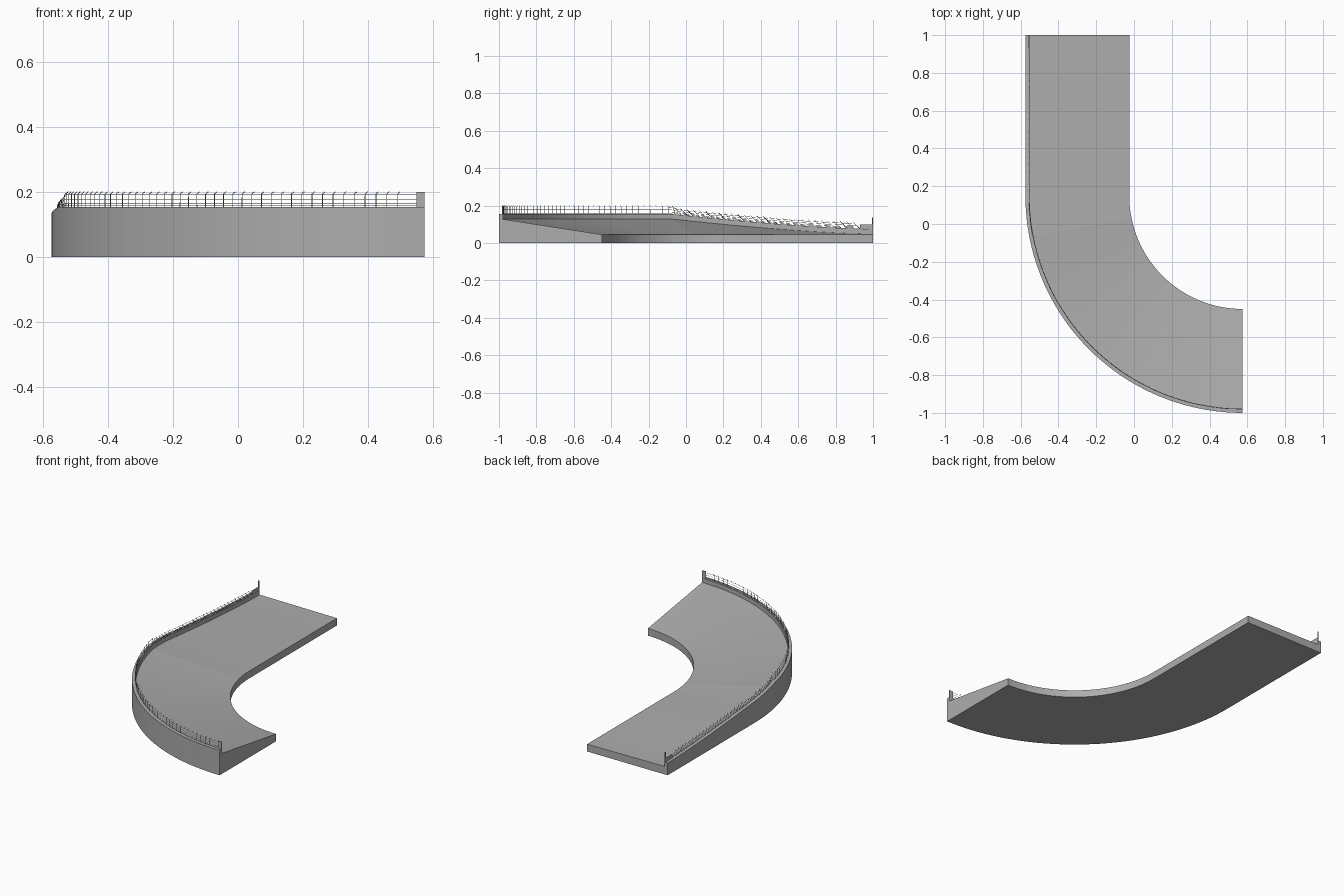
import bpy, bmesh, math
from mathutils import Vector

cube = bpy.data.objects.get("Cube")
if cube:
    bpy.data.objects.remove(cube)

grey = bpy.data.materials.new("concrete grey")
grey.use_nodes = True
colour = (0.42, 0.42, 0.42, 1)
grey.diffuse_color = colour
grey.node_tree.nodes["Principled BSDF"].inputs["Base Color"].default_value = colour

# Path of the outer edge: a straight run, then a quarter turn
RADIUS, WIDTH, CURB = 1.15, 0.55, 0.022
CENTRE = Vector((0.575, 0.15, 0))
STRAIGHT = 0.85
TOTAL = STRAIGHT + RADIUS * math.pi / 2


def frame(s):
    """Outer edge point, inward direction and travel direction."""
    angle = max(0, s - STRAIGHT) / RADIUS
    inward = Vector((math.cos(angle), math.sin(angle), 0))
    travel = Vector((math.sin(angle), -math.cos(angle), 0))
    point = CENTRE - inward * RADIUS
    point.y += max(0, STRAIGHT - s)
    return point, inward, travel


def bank(s):
    """Height of the road beside the curb."""
    t = min(1, max(0, (s - 0.05) / 1.02))
    return 0.049 + 0.078 * t ** 1.4


def curb_top(s):
    return bank(s) + 0.027


def at(s, inset, z, shift=0):
    point, inward, travel = frame(s)
    return point + inward * inset + travel * shift + Vector((0, 0, z))


def loft(name, stations, section):
    """Sweep a closed section along the path and cap both ends."""
    bm = bmesh.new()
    rings = [[bm.verts.new(at(s, d, z)) for d, z in section(s)] for s in stations]
    for a, b in zip(rings, rings[1:]):
        for i in range(len(a)):
            j = (i + 1) % len(a)
            bm.faces.new((a[i], a[j], b[j], b[i]))
    bm.faces.new(rings[0])
    bm.faces.new(rings[-1])
    bmesh.ops.recalc_face_normals(bm, faces=bm.faces)
    mesh = bpy.data.meshes.new(name)
    bm.to_mesh(mesh)
    bm.free()
    mesh.materials.append(grey)
    obj = bpy.data.objects.new(name, mesh)
    bpy.context.collection.objects.link(obj)
    return obj


# Banked road slab with a raised outer curb
stations = [STRAIGHT * i / 16 for i in range(16)]
stations += [STRAIGHT + (TOTAL - STRAIGHT) * i / 40 for i in range(41)]
loft("banked_road", stations, lambda s: [
    (0, 0), (0, curb_top(s)), (CURB, curb_top(s)),
    (CURB, bank(s)), (WIDTH, 0.045), (WIDTH, 0)])


# End panels of the fence
def panel(height):
    return lambda s: [(0.017, curb_top(s)), (0.017, curb_top(s) + height),
                      (0.021, curb_top(s) + height), (0.021, curb_top(s))]


loft("start_panel", [0, 0.006], panel(0.06))
loft("start_block", [0, 0.07], panel(0.022))
loft("end_panel", [TOTAL - 0.025, TOTAL], panel(0.046))


# Fence: posts lean along the ramp and stand upright on the level bank
def lean(s):
    return 0.03 * min(1, max(0, (1.08 - s) / 0.06))


def fence_point(s, f):
    shift = lean(s)
    height = 0.04 - shift * 0.35
    return at(s, 0.019, curb_top(s) + height * f, shift * f)


def wires(name, paths, radius):
    curve = bpy.data.curves.new(name, "CURVE")
    curve.dimensions = "3D"
    curve.bevel_depth = radius
    curve.bevel_resolution = 0
    curve.use_fill_caps = True
    for path in paths:
        spline = curve.splines.new("POLY")
        spline.points.add(len(path) - 1)
        for p, co in zip(spline.points, path):
            p.co = (*co, 1)
    curve.materials.append(grey)
    bpy.context.collection.objects.link(bpy.data.objects.new(name, curve))


count = 74
spots = [0.07 + (TOTAL - 0.1) * i / count - 0.02 * i / count for i in range(count)]
posts = []
for s in spots:
    top = fence_point(s, 1)
    _, inward, travel = frame(s)
    tip = top + travel * 0.007 + inward * 0.005 + Vector((0, 0, 0.007))
    posts.append([fence_point(s, 0), top, tip])
wires("fence_posts", posts, 0.0012)

rail_stations = spots + [TOTAL - 0.005]
wires("fence_rails", [[fence_point(s, f) for s in rail_stations]
                      for f in (0.12, 0.3, 0.6, 0.95)], 0.0008)
